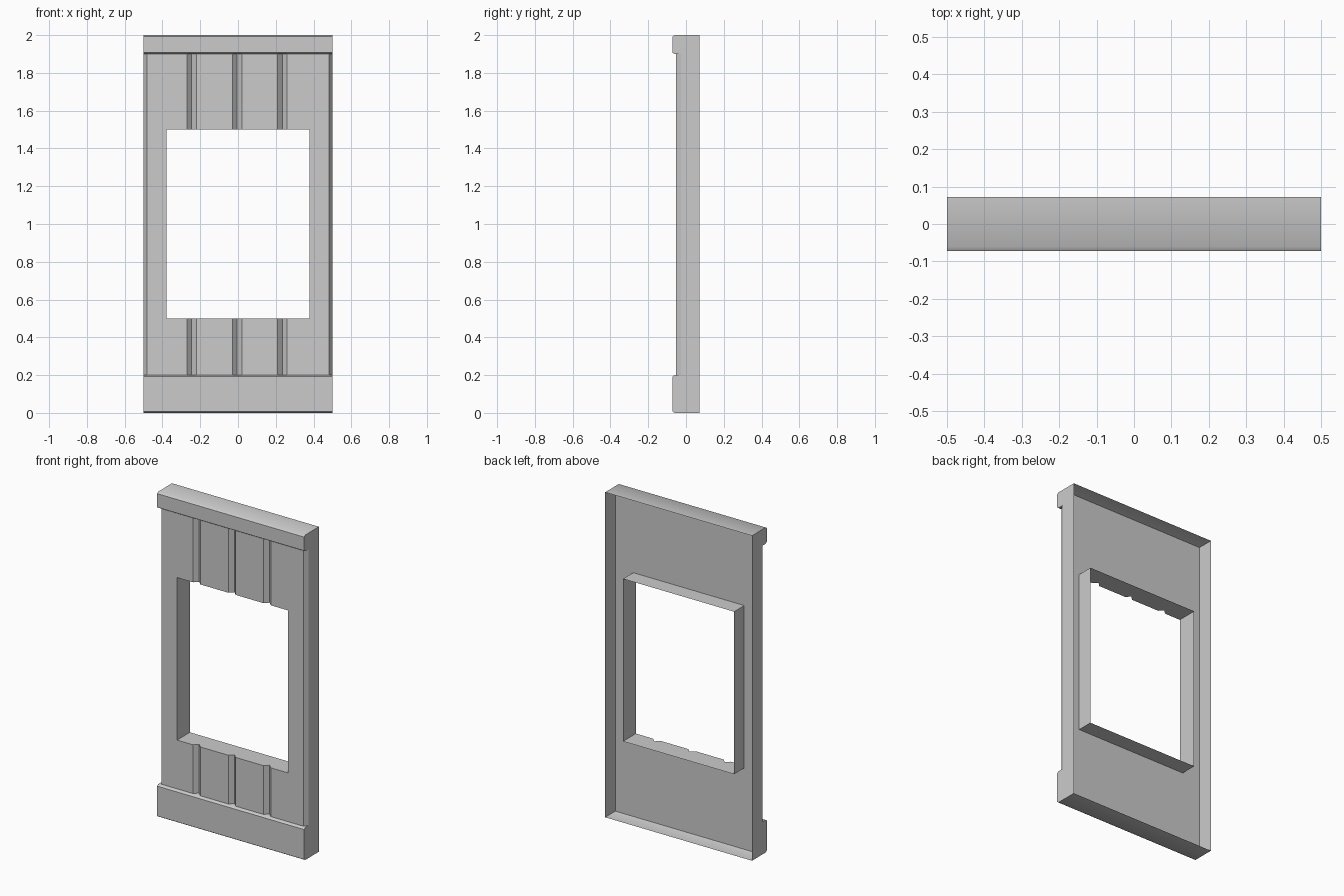
import bpy
import bmesh
import math

if "Cube" in bpy.data.objects:
    bpy.data.objects.remove(bpy.data.objects["Cube"])

# Depths from back to front, and the window opening
BACK, GROOVE, FACE, FRONT = 0.0725, -0.0275, -0.0525, -0.0725
HALF_W, WIN_X, WIN_Z = 0.5, 0.378, (0.5, 1.5)
BASE_TOP, CAP_LOW, TOP = 0.2, 1.9, 2.0

gray = bpy.data.materials.new("plain_gray")
gray.use_nodes = True
gray.diffuse_color = (0.6, 0.6, 0.6, 1)
gray.node_tree.nodes["Principled BSDF"].inputs["Base Color"].default_value = (0.6, 0.6, 0.6, 1)


def finish(name, bm, facing, smooth=None):
    """Turn the shell so its broadest y-facing side looks along `facing`."""
    bmesh.ops.recalc_face_normals(bm, faces=bm.faces)
    key = max(bm.faces, key=lambda f: abs(f.normal.y) * f.calc_area())
    if key.normal.y * facing < 0:
        bmesh.ops.reverse_faces(bm, faces=bm.faces)
    mesh = bpy.data.meshes.new(name)
    bm.to_mesh(mesh)
    bm.free()
    mesh.materials.append(gray)
    obj = bpy.data.objects.new(name, mesh)
    bpy.context.collection.objects.link(obj)
    if smooth:
        bpy.ops.object.select_all(action="DESELECT")
        obj.select_set(True)
        bpy.context.view_layer.objects.active = obj
        bpy.ops.object.shade_smooth_by_angle(angle=math.radians(smooth))


def in_window(x, z):
    return abs(x) < WIN_X and WIN_Z[0] < z < WIN_Z[1]


def sheet(profile, rows):
    """Sweep an (x, y) profile up the rows, leaving the window open."""
    bm = bmesh.new()
    grid = [[bm.verts.new((x, y, z)) for x, y in profile] for z in rows]
    for low, high in zip(grid, grid[1:]):
        for i in range(len(profile) - 1):
            quad = (low[i], low[i + 1], high[i + 1], high[i])
            mid_x = (low[i].co.x + low[i + 1].co.x) / 2
            mid_z = (low[i].co.z + high[i].co.z) / 2
            if not in_window(mid_x, mid_z):
                bm.faces.new(quad)
    bmesh.ops.delete(bm, geom=[v for v in bm.verts if not v.link_faces], context="VERTS")
    return bm


# Grooved front panel, with side walls and window reveal drawn to the back
profile = [(-HALF_W, GROOVE), (-0.483, FACE), (-WIN_X, FACE)]
for x in (-0.245, -0.004, 0.235):
    profile += [(x - 0.025, FACE), (x, GROOVE), (x + 0.025, FACE)]
profile += [(WIN_X, FACE), (0.483, FACE), (HALF_W, GROOVE)]
bm = sheet(profile, (BASE_TOP, *WIN_Z, CAP_LOW))
rim = []
for e in bm.edges:
    z = [v.co.z for v in e.verts]
    if e.is_boundary and not (max(z) == min(z) and z[0] not in [v for v in z if BASE_TOP + 0.01 < v < CAP_LOW - 0.01]):
        rim.append(e)
walls = bmesh.ops.extrude_edge_only(bm, edges=rim)["geom"]
for v in walls:
    if isinstance(v, bmesh.types.BMVert):
        v.co.y = BACK
finish("grooved_panel", bm, -1)

# Flat sheet behind the panel
inner_y = GROOVE + 0.001
bm = sheet([(x, inner_y) for x in (-HALF_W, -WIN_X, WIN_X, HALF_W)], (0, *WIN_Z, TOP))
finish("back_lining", bm, 1)


def trim(name, outer, inner):
    """Open-backed ledge with chamfered front edges and closed ends."""
    s = 0.008 if outer > inner else -0.008
    chain = [(BACK, outer), (FRONT + 0.012, outer), (FRONT, outer - s),
             (FRONT, inner + s), (FRONT + 0.012, inner), (GROOVE, inner)]
    bm = bmesh.new()
    ends = []
    for x in (-HALF_W, HALF_W):
        verts = [bm.verts.new((x, y, z)) for y, z in chain]
        bm.faces.new(verts + [bm.verts.new((x, BACK, inner))])
        ends.append(verts)
    a, b = ends
    for i in range(len(chain) - 1):
        bm.faces.new((a[i], a[i + 1], b[i + 1], b[i]))
    finish(name, bm, -1, smooth=40)


trim("top_trim", TOP, CAP_LOW)
trim("base_trim", 0.0, BASE_TOP)
